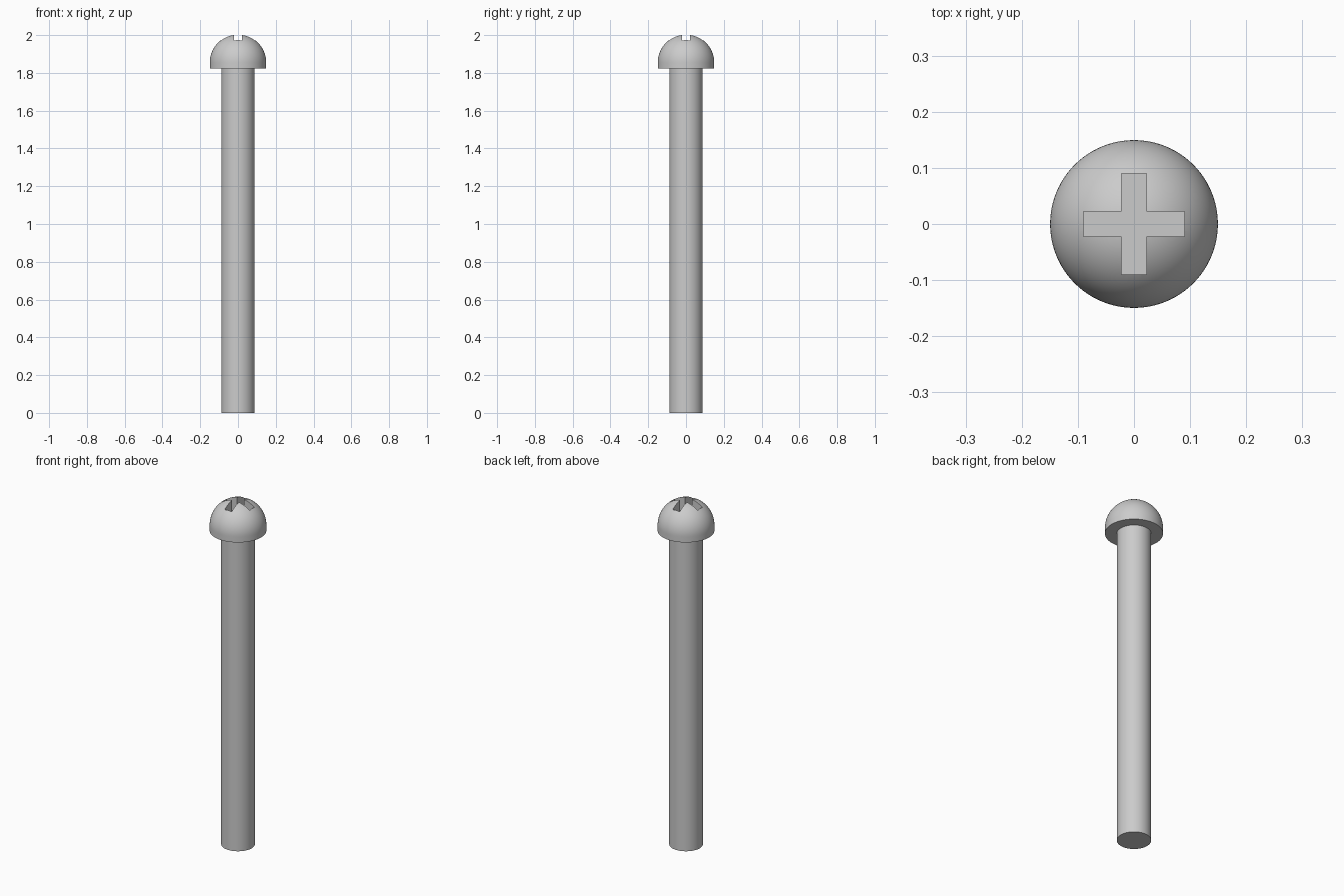
import bpy, bmesh, math
from mathutils import Matrix

cube = bpy.data.objects.get("Cube")
if cube:
    bpy.data.objects.remove(cube, do_unlink=True)

HEAD_R, SHAFT_R = 0.1495, 0.0885
HEAD_BASE, DOME_BASE = 1.822, 1.854
SLOT_LONG, SLOT_HALF, SLOT_FLOOR = 0.09, 0.0225, 1.914
SIDES, RINGS = 96, 24

steel = bpy.data.materials.new("steel grey")
steel.use_nodes = True
grey = (0.6, 0.6, 0.6, 1)
steel.diffuse_color = grey
steel.node_tree.nodes["Principled BSDF"].inputs["Base Color"].default_value = grey


def add_object(name, bm):
    bmesh.ops.recalc_face_normals(bm, faces=bm.faces)
    mesh = bpy.data.meshes.new(name)
    bm.to_mesh(mesh)
    bm.free()
    mesh.materials.append(steel)
    obj = bpy.data.objects.new(name, mesh)
    bpy.context.collection.objects.link(obj)
    return obj


def lathe(name, profile):
    """Revolve (radius, height) points around z."""
    bm = bmesh.new()
    verts = [bm.verts.new((r, 0, z)) for r, z in profile]
    edges = [bm.edges.new(pair) for pair in zip(verts, verts[1:])]
    bmesh.ops.spin(bm, geom=verts + edges, axis=(0, 0, 1), cent=(0, 0, 0),
                   angle=math.tau, steps=SIDES)
    bmesh.ops.remove_doubles(bm, verts=bm.verts, dist=1e-5)
    return add_object(name, bm)


# Plain round shaft
shaft = lathe("shaft", [(0, 0), (SHAFT_R, 0), (SHAFT_R, HEAD_BASE), (0, HEAD_BASE)])

# Domed head with a short straight rim
dome = [(HEAD_R * math.cos(a), DOME_BASE + HEAD_R * math.sin(a))
        for a in (i * math.pi / 2 / RINGS for i in range(RINGS + 1))]
head = lathe("head", [(0, HEAD_BASE), (HEAD_R, HEAD_BASE)] + dome)

# Cross-shaped recess, extruded from a plus outline
bm = bmesh.new()
a, b = SLOT_LONG, SLOT_HALF
outline = []
for i in range(4):
    turn = Matrix.Rotation(i * math.pi / 2, 3, 'Z')
    for x, y in ((a, -b), (a, b), (b, b)):
        co = turn @ Matrix.Translation((x, y, SLOT_FLOOR)).translation
        outline.append(bm.verts.new(co))
floor = bm.faces.new(outline)
top = bmesh.ops.extrude_face_region(bm, geom=[floor])["geom"]
bmesh.ops.translate(bm, vec=(0, 0, 0.2),
                    verts=[g for g in top if isinstance(g, bmesh.types.BMVert)])
cutter = add_object("cross_cutter", bm)
cutter.hide_render = True

cut = head.modifiers.new("cross recess", 'BOOLEAN')
cut.operation = 'DIFFERENCE'
cut.solver = 'EXACT'
cut.object = cutter

# Apply the recess and remove the helper
bpy.ops.object.select_all(action='DESELECT')
bpy.context.view_layer.objects.active = head
head.select_set(True)
bpy.ops.object.modifier_apply(modifier=cut.name)
bpy.data.objects.remove(cutter, do_unlink=True)

# Smooth round surfaces, sharp rims
shaft.select_set(True)
bpy.ops.object.shade_smooth_by_angle(angle=math.radians(30))
